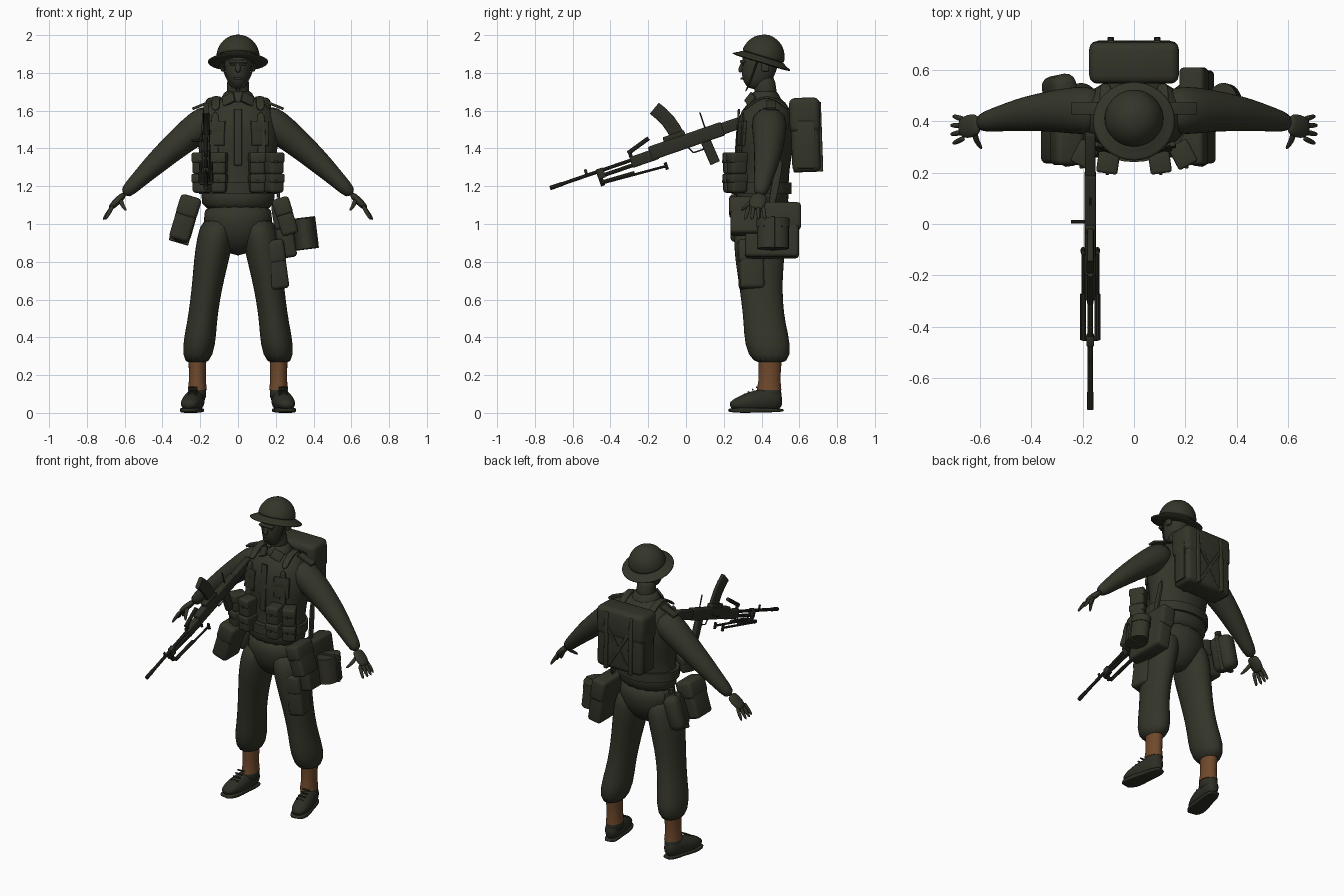
import bpy, bmesh, math
from mathutils import Vector, Matrix, Euler

cube = bpy.data.objects.get("Cube")
if cube:
    bpy.data.objects.remove(cube, do_unlink=True)


def material(name, *rgb):
    made = bpy.data.materials.new(name)
    made.use_nodes = True
    made.diffuse_color = (*rgb, 1)
    made.node_tree.nodes["Principled BSDF"].inputs["Base Color"].default_value = (*rgb, 1)
    return made


OLIVE = material("dark olive", .034, .035, .022)
DARK = material("blackened olive", .026, .027, .018)
BROWN = material("gaiter brown", .16, .066, .024)


def finish(name, bm, mat, pair, sub):
    """Turn the bmesh into an object, mirrored to the other side when it is a pair."""
    bmesh.ops.recalc_face_normals(bm, faces=bm.faces)
    mesh = bpy.data.meshes.new(name)
    bm.to_mesh(mesh)
    bm.free()
    mesh.materials.append(mat)
    part = bpy.data.objects.new(name, mesh)
    bpy.context.collection.objects.link(part)
    bpy.ops.object.select_all(action="DESELECT")
    part.select_set(True)
    bpy.context.view_layer.objects.active = part
    if sub:
        mesh.shade_smooth()
        rounding = part.modifiers.new("rounding", "SUBSURF")
        rounding.levels = rounding.render_levels = sub
    else:
        bpy.ops.object.shade_smooth_by_angle()
    if pair:
        part.modifiers.new("other side", "MIRROR").use_mirror_merge = False


def box(name, centre, size, bevel=.2, pitch=0, lean=0, turn=0, mat=OLIVE, pair=False):
    """Rounded block; the bevel is a share of its thinnest side."""
    bm = bmesh.new()
    bmesh.ops.create_cube(bm, size=1, matrix=Matrix.Diagonal((*size, 1)))
    bmesh.ops.bevel(bm, geom=bm.edges[:], offset=bevel * min(size), segments=3, profile=.5, affect="EDGES")
    angles = Euler([math.radians(angle) for angle in (pitch, lean, turn)])
    bm.transform(Matrix.LocRotScale(Vector(centre), angles, None))
    finish(name, bm, mat, pair, sub=0)


def pouch(name, centre, size, pitch=0, lean=0, turn=0, pair=False):
    """Bag with a slightly larger flap folded over its upper half."""
    angles = dict(pitch=pitch, lean=lean, turn=turn)
    tilt = Euler([math.radians(angle) for angle in angles.values()]).to_matrix()
    box(name, centre, size, pair=pair, **angles)
    lift = tilt @ Vector((0, 0, size[2] * .27))
    flap = [side * grow for side, grow in zip(size, (1.04, 1.08, .48))]
    box(name + "_flap", Vector(centre) + lift, flap, pair=pair, **angles)


def loft(name, start, end, widths, depth=1, taper=0, bow=(0, 0, 0), level=False,
         power=2, seg=16, sub=1, mat=OLIVE, pair=False):
    """Skin evenly spaced ellipses from start to end; bow curves the path."""
    start, end, bow = Vector(start), Vector(end), Vector(bow)
    steps = len(widths) - 1
    path = [start.lerp(end, i / steps) + bow * math.sin(math.pi * i / steps) for i in range(steps + 1)]
    along_y = abs((end - start).normalized().y) > .8
    hint = Vector((0, 0, 1)) if along_y else Vector((0, 1, 0))
    bm, rings = bmesh.new(), []
    for i, width in enumerate(widths):
        tangent = (path[min(i + 1, steps)] - path[max(i - 1, 0)]).normalized()
        if level:
            tangent = Vector((0, 0, 1))
        deep = (hint - tangent * hint.dot(tangent)).normalized()
        wide = deep.cross(tangent)
        ring = []
        for k in range(seg):
            turn = math.tau * k / seg
            c, s = [math.copysign(abs(v) ** (2 / power), v) for v in (math.cos(turn), math.sin(turn))]
            ring.append(bm.verts.new(path[i] + (wide * c + deep * s * (depth + taper * i / steps)) * width))
        rings.append(ring)
    for low, high in zip(rings, rings[1:]):
        for k in range(seg):
            bm.faces.new((low[k - 1], low[k], high[k], high[k - 1]))
    bm.faces.new(rings[0])
    bm.faces.new(rings[-1])
    finish(name, bm, mat, pair, sub)


def rod(name, start, end, radius, mat=DARK, pair=False):
    loft(name, start, end, [radius, radius], seg=10, sub=0, mat=mat, pair=pair)


# Trunk, belt, neck and collar
loft("trouser_seat", (0, .4, .83), (0, .4, 1.12), [.05, .17, .19, .18], depth=.78, level=True)
loft("jacket", (0, .4, 1.06), (0, .43, 1.69), [.2, .2, .19, .2, .22, .22, .2, .08], depth=.72, level=True)
loft("belt", (0, .4, 1.16), (0, .4, 1.22), [.207, .207], depth=.77, level=True, seg=32, sub=0)
loft("neck", (0, .43, 1.62), (0, .41, 1.8), [.06, .06, .06], level=True)
loft("collar", (0, .42, 1.63), (0, .42, 1.71), [.1, .1, .08, .07], depth=.9, level=True)
box("collar_flap", (.05, .34, 1.66), (.07, .012, .06), pitch=-30, lean=25, turn=20, pair=True)
box("jacket_placket", (0, .27, 1.46), (.04, .012, .3), pitch=-4)

# Head and face
loft("head", (0, .37, 1.71), (0, .41, 1.96), [.03, .06, .07, .075, .075, .05], depth=1.35, level=True)
loft("nose", (0, .3, 1.86), (0, .288, 1.8), [.008, .012, .018, .01], level=True, seg=8)
box("mouth", (0, .296, 1.77), (.045, .014, .012), bevel=.4)
box("brow", (0, .3, 1.86), (.1, .03, .016), bevel=.4)
box("eye", (.03, .3, 1.845), (.026, .012, .01), bevel=.4, pair=True)
box("ear", (.08, .42, 1.835), (.02, .04, .055), bevel=.4, pair=True)
loft("chin_strap", (.085, .38, 1.87), (0, .315, 1.7), [.005] * 5, bow=(.02, 0, -.01), seg=8, mat=DARK, pair=True)

# Dished steel helmet, tipped back along its own axis
BRIM, CROWN = Vector((0, .4, 1.86)), Vector((0, .29, .957))
dome = [.116 * math.sqrt(1 - (k / 8) ** 2) for k in range(8)]
loft("helmet_dome", BRIM + CROWN * .02, BRIM + CROWN * .146, dome + [.015], seg=32)
loft("helmet_brim", BRIM - CROWN * .01, BRIM + CROWN * .03, [.166, .163, .14, .12, .115], seg=32)

# Sleeves and hands
loft("sleeve", (.12, .44, 1.58), (.61, .39, 1.15), [.08, .09, .08, .07, .06, .045, .035],
     depth=1.08, bow=(0, .02, .02), pair=True)
loft("palm", (.6, .39, 1.16), (.68, .37, 1.08), [.016, .02, .02, .014], depth=2.3, pair=True)
for k in range(4):
    spread = k - 1.5
    reach = .72 - .01 * abs(spread)
    loft("finger", (.66, .37 + spread * .024, 1.1), (reach, .366 + spread * .036, 1.02),
         [.012, .012, .008], seg=8, pair=True)
loft("thumb", (.62, .36, 1.13), (.59, .29, 1.07), [.015, .012, .008], bow=(.01, 0, 0), seg=8, pair=True)

# Trouser legs, gaiters and boots
loft("trouser_leg", (.1, .39, 1.04), (.22, .45, .25), [.09, .1, .095, .085, .08, .08, .09, .07],
     depth=1.4, bow=(.007, -.022, 0), level=True, pair=True)
loft("gaiter", (.215, .44, .12), (.215, .445, .27), [.05, .045, .045, .047], depth=1.3,
     level=True, sub=0, seg=24, mat=BROWN, pair=True)
loft("boot", (.21, .51, .08), (.265, .23, .04), [.03, .048, .05, .055, .057, .05, .03],
     depth=1.6, taper=-1, mat=DARK, pair=True)
loft("boot_ankle", (.218, .44, .06), (.215, .44, .15), [.05, .05, .046], depth=1.35, level=True, mat=DARK, pair=True)
loft("boot_sole", (.21, .52, .014), (.266, .22, .014), [.03, .045, .045, .055, .057, .035],
     depth=.25, power=6, mat=DARK, pair=True)
for k in range(4):
    y, z = .375 - k * .022, .136 - k * .013
    rod("boot_lace", (.215, y, z), (.265, y, z), .005, pair=True)

# Webbing braces, shoulder straps and chest pockets
loft("front_brace", (.13, .28, 1.25), (.12, .305, 1.6), [.022] * 4, depth=.3, power=5, pair=True)
loft("shoulder_brace", (.12, .305, 1.6), (.11, .55, 1.6), [.022] * 6, depth=.3, bow=(0, 0, .075), power=5, pair=True)
box("shoulder_strap", (.19, .45, 1.63), (.11, .05, .014), lean=22, pair=True)
pouch("chest_pocket", (.115, .295, 1.48), (.095, .018, .13), pitch=-4, turn=17, pair=True)

# Two rows of ammunition pouches
for row, z, height in (("upper", 1.32, .115), ("lower", 1.215, .1)):
    for x, y, turn in ((.1, .245, 8), (.19, .27, 28)):
        pouch(row + "_ammunition_pouch", (x, y, z), (.08, .09, height), turn=turn, pair=True)
        box(row + "_pouch_stud", (x + turn / 2000, y - .047, z + .01), (.014, .014, .014), pair=True)

# Left side: hip pouch, thigh pocket, haversack and mug
pouch("left_hip_pouch", (.25, .315, 1.04), (.09, .16, .2), lean=-17)
pouch("thigh_pocket", (.2, .345, .785), (.1, .13, .26), lean=-8, turn=8)
pouch("haversack", (.245, .455, .965), (.095, .285, .29), lean=-9)
loft("haversack_sling", (.22, .45, 1.08), (.2, .5, 1.35), [.008] * 3, depth=2.5, power=5)
MUG, RISE = Vector((.355, .46, .95)), Vector((-.01, 0, .08))
loft("mug", MUG - RISE, MUG + RISE, [.058, .058], depth=1.45, seg=28, sub=0)
loft("mug_lid", MUG + RISE * .4, MUG + RISE, [.062, .062], depth=1.42, seg=28, sub=0)
box("mug_strap", MUG, (.128, .022, .17), lean=-7)

# Right side: larger hip pouch and a canteen in its carrier
pouch("right_hip_pouch", (-.28, .315, 1.03), (.11, .16, .24), lean=17)
box("canteen", (-.285, .505, 1.01), (.1, .15, .22), bevel=.4, lean=16, turn=12)
box("canteen_strap", (-.285, .505, 1.01), (.106, .025, .228), lean=16, turn=12)
rod("canteen_neck", (-.25, .5, 1.1), (-.24, .5, 1.145), .02, mat=OLIVE)

# Large pack on the back
pouch("pack", (0, .632, 1.47), (.335, .15, .39), pitch=2)
box("pack_strap", (.09, .642, 1.46), (.026, .157, .37), pitch=2, pair=True)
box("pack_cross_strap", (0, .708, 1.42), (.02, .012, .28), lean=32, pair=True)
box("pack_side_pleat", (.168, .635, 1.42), (.014, .09, .25), pair=True)

# Light machine gun: parts placed by distance from the muzzle and height off the bore
SLOPE = 19
MUZZLE = Vector((-.17, -.72, 1.19))
ALONG = Vector((0, math.cos(math.radians(SLOPE)), math.sin(math.radians(SLOPE))))
ABOVE = Vector((0, -ALONG.z, ALONG.y))


def bore(distance, height=0, side=0):
    return MUZZLE + ALONG * distance + ABOVE * height + Vector((side, 0, 0))


def gun_box(name, near, far, height, width, tall):
    box(name, bore((near + far) / 2, height), (width, far - near, tall), pitch=SLOPE, mat=DARK)


rod("gun_barrel", bore(0), bore(.55), .01)
rod("gun_flash_hider", bore(0), bore(.07), .012)
rod("gun_gas_cylinder", bore(.27, -.028), bore(.55, -.028), .011)
gun_box("gun_gas_block", .26, .3, -.014, .03, .055)
gun_box("gun_front_sight", .2, .215, .018, .008, .03)
gun_box("gun_fore_end", .45, .6, -.012, .04, .06)
gun_box("gun_receiver", .56, .97, 0, .046, .075)
gun_box("gun_magazine_well", .65, .77, .045, .04, .03)
gun_box("gun_stock", .95, 1.14, 0, .04, .062)
loft("gun_magazine", bore(.73, .03), bore(.66, .22), [.014] * 5, depth=2.7, bow=(0, .01, .01),
     power=6, sub=0, mat=DARK)
loft("gun_grip", bore(.86, -.03), bore(.87, -.16), [.018] * 3, depth=1.5, power=4, sub=0, mat=DARK)
guard = [bore(.76, -.03), bore(.78, -.07), bore(.85, -.07)]
for front, back in zip(guard, guard[1:]):
    rod("gun_trigger_guard", front, back, .004)
rod("gun_cocking_handle", bore(.77, 0, -.075), bore(.77), .007)
rod("gun_rear_sight", bore(.88), bore(.88, .12), .004)
rod("gun_carry_post", bore(.46), bore(.46, .05), .01)
rod("gun_carry_handle", bore(.45, .04), bore(.58, .08), .012)
for side in (.028, -.028):
    rod("gun_bipod_leg", bore(.265, -.065, side), bore(.62, -.09, side), .007)
    rod("gun_bipod_slide", bore(.265, -.06, side), bore(.45, -.07, side), .011)
    rod("gun_bipod_foot", bore(.62, -.11, side), bore(.62, -.07, side), .009)
rod("gun_bipod_bar", bore(.27, -.065, -.03), bore(.27, -.065, .03), .011)
rod("gun_bipod_mount", bore(.27, -.08), bore(.27), .012)
